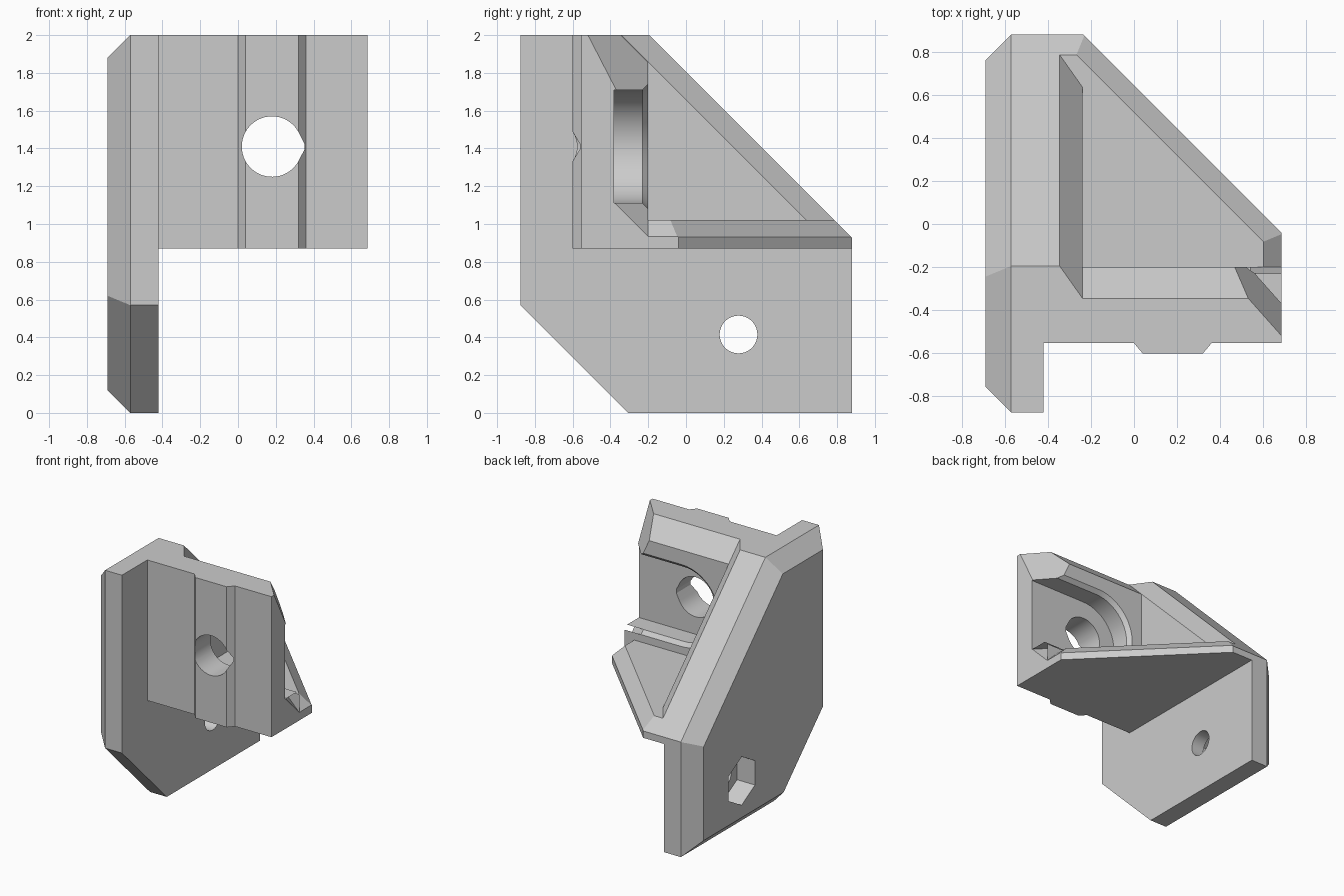
import bpy, bmesh, math
from mathutils import Vector

cube = bpy.data.objects.get("Cube")
if cube:
    bpy.data.objects.remove(cube)

grey = bpy.data.materials.new("light grey")
grey.use_nodes = True
colour = (0.6, 0.6, 0.6, 1)
grey.diffuse_color = colour
grey.node_tree.nodes["Principled BSDF"].inputs["Base Color"].default_value = colour


def finish(bm, name):
    bmesh.ops.recalc_face_normals(bm, faces=bm.faces)
    mesh = bpy.data.meshes.new(name)
    bm.to_mesh(mesh)
    bm.free()
    mesh.materials.append(grey)
    obj = bpy.data.objects.new(name, mesh)
    bpy.context.collection.objects.link(obj)
    return obj


def block(name, xs, ys, zs, cuts=()):
    """Box trimmed by planes; each cut keeps normal . p <= distance."""
    bm = bmesh.new()
    bmesh.ops.create_cube(bm, size=1)
    for v in bm.verts:
        v.co = [r[0] if c < 0 else r[1] for c, r in zip(v.co, (xs, ys, zs))]
    for normal, dist in cuts:
        n = Vector(normal)
        bmesh.ops.bisect_plane(bm, geom=bm.verts[:] + bm.edges[:] + bm.faces[:], dist=1e-5,
                               plane_co=n * dist / n.length_squared, plane_no=n, clear_outer=True)
        rim = [e for e in bm.edges if e.is_boundary]
        if rim:
            bmesh.ops.edgeloop_fill(bm, edges=rim)
    return finish(bm, name)


def loft(name, rings):
    """Closed solid through rings of points with equal counts."""
    bm = bmesh.new()
    loops = [[bm.verts.new(p) for p in ring] for ring in rings]
    for a, b in zip(loops, loops[1:]):
        for i in range(len(a)):
            j = (i + 1) % len(a)
            bm.faces.new((a[i], a[j], b[j], b[i]))
    bm.faces.new(loops[0])
    bm.faces.new(loops[-1])
    return finish(bm, name)


def combine(target, tool, operation):
    mod = target.modifiers.new(tool.name, 'BOOLEAN')
    mod.operation, mod.solver, mod.object = operation, 'EXACT', tool
    bpy.context.view_layer.objects.active = target
    bpy.ops.object.modifier_apply(modifier=mod.name)
    bpy.data.objects.remove(tool)


# Side wall: six-sided outline, chamfered all round its outer face
s = math.sqrt(0.5)
hyp = 1.805
outline = [((0, -1), 0.88), ((0, 1), 0.88)]
edges = [(0, -1, 0, 0.875), (0, 1, 0, 0.88), (0, 0, 1, 2), (0, 0, -1, 0),
         (0, s, s, hyp * s), (0, -s, -s, 0.305 * s)]
cuts = [((0, y, z), d) for _, y, z, d in edges[4:]]
cuts += [((-1, y, z), d + 0.57) for _, y, z, d in edges]
bracket = block("corner_bracket", (-0.69, -0.42), (-0.875, 0.88), (0, 2), cuts)

# Thick upper wall, front plate and triangular shelf, each with a chamfered free edge
slope = ((0, 1, 1), hyp)
end_plane = Vector((1, 0.89, 0.46))
upper_wall = block("upper_wall", (-0.5, -0.24), (-0.553, 0.88), (0.87, 2),
                   [slope, ((1, s, s), hyp * s - 0.345)])
plate = block("front_plate", (-0.5, 0.685), (-0.553, -0.2), (0.87, 2),
              [((0, 1, 1), 1.655), (end_plane, end_plane.dot((0.69, -0.525, 2)))])
shelf = block("shelf", (-0.5, 0.685), (-0.553, 0.88), (0.87, 1.02),
              [slope, ((1, 1, 0), 0.645), ((s, s, 1), 0.645 * s + 0.93), ((1, 0, 1), 1.62)])
for part in (upper_wall, plate, shelf):
    combine(bracket, part, 'UNION')

# Locating ridge on the front
rib = [(0, -0.553), (0, -0.53), (0.36, -0.53), (0.36, -0.553), (0.32, -0.6), (0.04, -0.6)]
combine(bracket, loft("front_ridge", [[(x, y, z) for x, y in rib] for z in (0.87, 2)]), 'UNION')

# Washer pocket, open to the free end, with a flared rim
cx, cz = 0.18, 1.41


def pocket_ring(r, y):
    arc = [math.pi * (0.5 + i / 24) for i in range(25)]
    pts = [(cx + r * math.cos(a), y, cz + r * math.sin(a)) for a in arc]
    return pts + [(0.9, y, cz - r), (0.9, y, cz + r)]


pocket = loft("pocket", [pocket_ring(0.3, -0.38), pocket_ring(0.3, -0.23), pocket_ring(0.36, -0.17)])
combine(bracket, pocket, 'DIFFERENCE')
combine(bracket, block("end_facet", (0.4, 0.9), (-0.5, -0.2), (0.9, 1.11),
                       [((-1, -1, -1), -1.42)]), 'DIFFERENCE')

# Bolt hole with a blunt teardrop tip towards the free end
tip = math.radians(26)
angles = [tip + (2 * math.pi - 2 * tip) * i / 44 for i in range(45)]
drop = [(cx + 0.16 * math.cos(a), cz + 0.16 * math.sin(a)) for a in angles]
drop += [(0.352, cz - 0.015), (0.352, cz + 0.015)]
combine(bracket, loft("bolt_hole", [[(x, y, z) for x, z in drop] for y in (-0.7, -0.3)]), 'DIFFERENCE')


# Side screw hole and its hexagonal nut recess
def side_hole(name, r, sides, x0, x1):
    turn = [2 * math.pi * i / sides for i in range(sides)]
    ring = [(0.278 + r * math.sin(a), 0.415 + r * math.cos(a)) for a in turn]
    combine(bracket, loft(name, [[(x, y, z) for y, z in ring] for x in (x0, x1)]), 'DIFFERENCE')


side_hole("screw_hole", 0.1, 32, -0.8, -0.3)
side_hole("nut_recess", 0.195, 6, -0.8, -0.53)

bpy.ops.object.select_all(action='DESELECT')
bracket.select_set(True)
bpy.context.view_layer.objects.active = bracket
bpy.ops.object.shade_smooth_by_angle(angle=math.radians(20))
